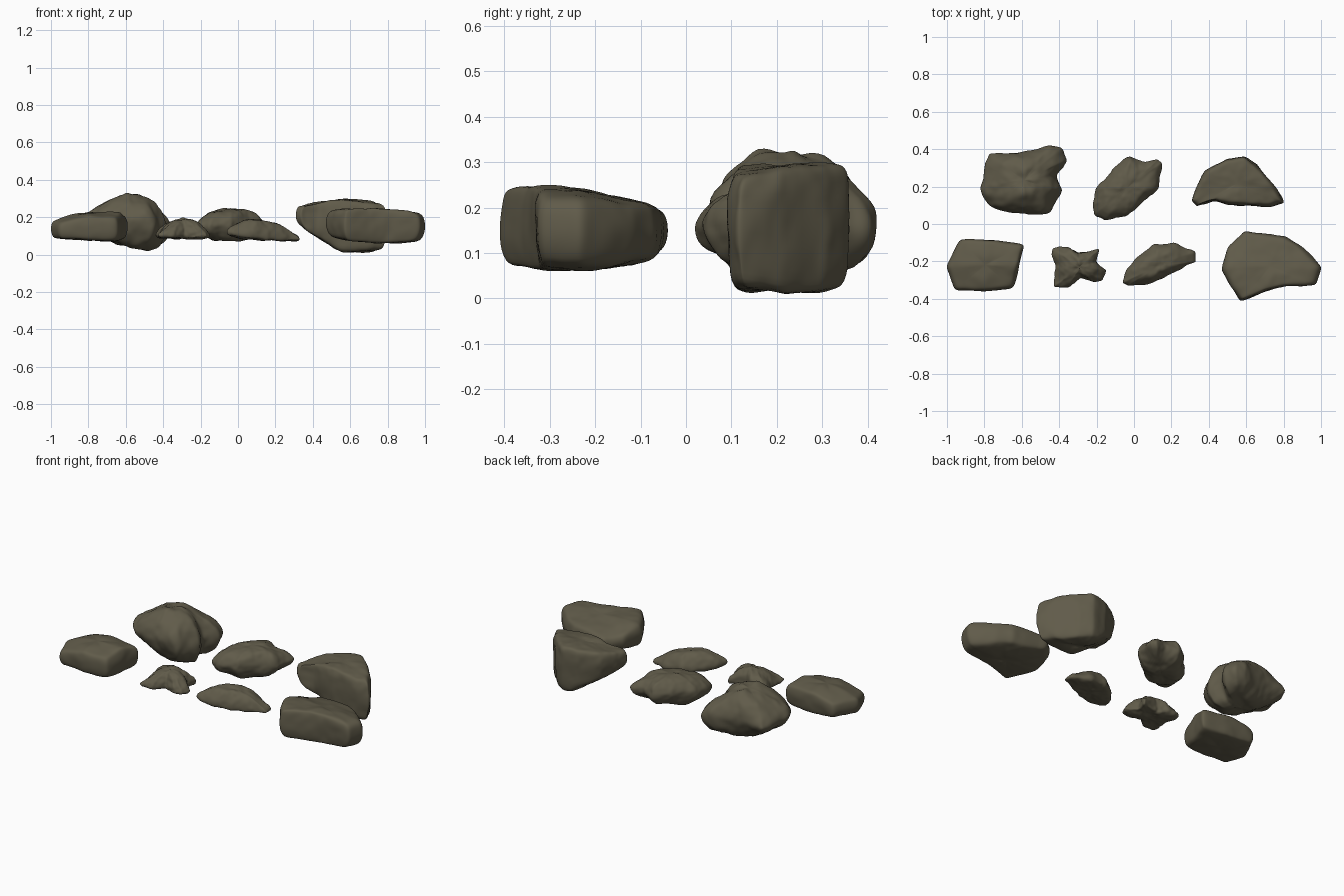
import bpy
import bmesh
from mathutils import Vector, noise

cube = bpy.data.objects.get("Cube")
if cube:
    bpy.data.objects.remove(cube, do_unlink=True)

stone = bpy.data.materials.new("olive_stone")
stone.use_nodes = True
stone.diffuse_color = (0.118, 0.105, 0.068, 1)
shader = next(n for n in stone.node_tree.nodes if n.type == 'BSDF_PRINCIPLED')
shader.inputs["Base Color"].default_value = stone.diffuse_color
shader.inputs["Roughness"].default_value = 0.9

# Rock cross-section: (height fraction, outline scale) from underside to top
ROUNDED = [(0, 0.3), (0, 0.6), (0.15, 0.86), (0.45, 1), (0.65, 0.97),
           (0.9, 0.82), (1, 0.6), (1, 0.3)]
BLOCKY = [(0, 0.4), (0, 0.84), (0.06, 0.95), (0.5, 1), (0.85, 0.97),
          (0.97, 0.91), (1, 0.8), (1, 0.4)]
PEAKED = [(0, 0.4), (0, 0.84), (0.08, 0.97), (0.3, 1), (0.6, 0.88),
          (0.9, 0.65), (1, 0.45), (1, 0.2)]


def across(values, f):
    """Value at fraction f between three evenly spaced values."""
    a, b, c = values
    return a + (b - a) * f * 2 if f < 0.5 else b + (c - b) * (f * 2 - 1)


def fit(verts, axis, low, high):
    """Stretch vertices along one axis to span low to high."""
    values = [v.co[axis] for v in verts]
    start, size = min(values), max(values) - min(values)
    for v in verts:
        v.co[axis] = low + (v.co[axis] - start) / size * (high - low)


def rock(name, outline, under, top, section=ROUNDED, rough=0.01, grain=9):
    """Loft a plan outline into a weathered stone, sizes in hundredths.

    under and top hold front, middle and back rows of heights, left to right.
    """
    corners = [Vector(p) / 100 for p in outline]
    xs, ys = [p.x for p in corners], [p.y for p in corners]
    size = Vector((max(xs) - min(xs), max(ys) - min(ys)))
    start = Vector((min(xs), min(ys)))
    centre = start + size / 2

    # Extra points beside each corner keep it crisp when rounded
    pts = []
    for i, p in enumerate(corners):
        after = corners[(i + 1) % len(corners)]
        pts += [p.lerp(corners[i - 1], 0.22), p, p.lerp(after, 0.22)]

    bm = bmesh.new()
    rings = []
    for t, scale in section:
        ring = []
        for p in pts:
            q = centre + (p - centre) * scale
            fx, fy = (q.x - start.x) / size.x, (q.y - start.y) / size.y
            low = across([across(row, fx) for row in under], fy)
            high = across([across(row, fx) for row in top], fy)
            z = (low + (high - low) * t) / 100
            ring.append(bm.verts.new((q.x, q.y, z)))
        rings.append(ring)
    for lower, upper in zip(rings, rings[1:]):
        for i in range(len(pts)):
            bm.faces.new((lower[i - 1], lower[i], upper[i], upper[i - 1]))
    for ring in (rings[0], rings[-1]):
        bmesh.ops.poke(bm, faces=[bm.faces.new(ring)])
    bmesh.ops.recalc_face_normals(bm, faces=bm.faces)
    mesh = bpy.data.meshes.new(name + "_rough")
    bm.to_mesh(mesh)
    bm.free()
    obj = bpy.data.objects.new(name, mesh)
    bpy.context.collection.objects.link(obj)

    # Round the loft, then wear it with coarse dents and fine grain
    obj.modifiers.new("rounding", 'SUBSURF').levels = 2
    graph = bpy.context.evaluated_depsgraph_get()
    worn = bpy.data.meshes.new_from_object(obj.evaluated_get(graph))
    obj.modifiers.clear()
    obj.data = worn
    bpy.data.meshes.remove(mesh)
    worn.name = name
    normals = [v.normal.copy() for v in worn.vertices]
    for v, n in zip(worn.vertices, normals):
        dent = noise.noise(v.co * grain)
        fine = noise.noise(v.co * grain * 3)
        v.co += n * rough * (dent + fine * 0.3)
    fit(worn.vertices, 0, min(xs), max(xs))
    fit(worn.vertices, 1, min(ys), max(ys))
    fit(worn.vertices, 2, min(map(min, under)) / 100, max(map(max, top)) / 100)
    worn.materials.append(stone)
    worn.polygons.foreach_set("use_smooth", [True] * len(worn.polygons))


# Back row
rock("back_right_boulder",
     [(-78, 38), (-82, 19), (-77, 9), (-58, 5), (-45, 7), (-37, 18), (-41, 26),
      (-36, 34), (-39, 40), (-45, 42), (-61, 38)],
     [(17, 9, 4), (13, 6, 2), (14, 10, 9)],
     [(22, 28, 25), (24, 33, 26), (20, 27, 22)], ROUNDED, 0.016)
rock("back_middle_stone",
     [(-22, 10), (-21, 5), (-15, 2), (-3, 4), (6, 12), (14, 19), (15, 32),
      (13, 34), (5, 33), (-2, 36), (-11, 29), (-20, 19)],
     [(10, 8, 9), (9, 7, 9), (11, 10, 11)],
     [(20, 22, 20), (22, 25, 21), (21, 23, 20)], ROUNDED, 0.012, 12)
rock("back_left_wedge",
     [(31, 12), (34, 9), (43, 12), (57, 9), (73, 9), (80, 11), (75, 20),
      (66, 31), (59, 36), (49, 35), (38, 28), (33, 19)],
     [(18, 2, 4), (18, 1, 2), (17, 3, 1)],
     [(26, 30, 27), (27, 30, 28), (28, 30, 29)], BLOCKY, 0.01)

# Front row
rock("front_right_slab",
     [(-100, -23), (-95, -35), (-80, -36), (-65, -34), (-62, -23), (-59, -11),
      (-77, -8), (-93, -8)],
     [(9, 8, 8), (9, 7, 7), (10, 8, 9)],
     [(15, 20, 18), (18, 23, 23), (16, 21, 19)], BLOCKY, 0.008, 7)
rock("front_small_stone",
     [(-44, -13), (-42, -23), (-43, -34), (-35, -34), (-29, -29), (-22, -32),
      (-17, -31), (-15, -25), (-20, -20), (-19, -13), (-30, -15), (-35, -12)],
     [(9, 8, 8), (8, 8, 8), (9, 8, 8)],
     [(14, 17, 13), (16, 20, 15), (16, 20, 16)], PEAKED, 0.012, 15)
rock("front_long_stone",
     [(-6, -31), (-3, -33), (8, -32), (16, -28), (26, -23), (33, -20),
      (32, -14), (22, -10), (11, -10), (3, -16), (-4, -24)],
     [(10, 8, 7), (9, 8, 7), (9, 8, 7)],
     [(18, 17, 11), (19, 18, 12), (19, 18, 12)], PEAKED, 0.01, 12)
rock("front_left_boulder",
     [(47, -24), (51, -32), (57, -41), (70, -36), (81, -33), (97, -32),
      (100, -23), (89, -12), (81, -7), (59, -4), (50, -12)],
     [(9, 7, 9), (11, 6, 8), (13, 10, 11)],
     [(23, 25, 21), (23, 24, 21), (18, 20, 18)], BLOCKY, 0.01, 7)
